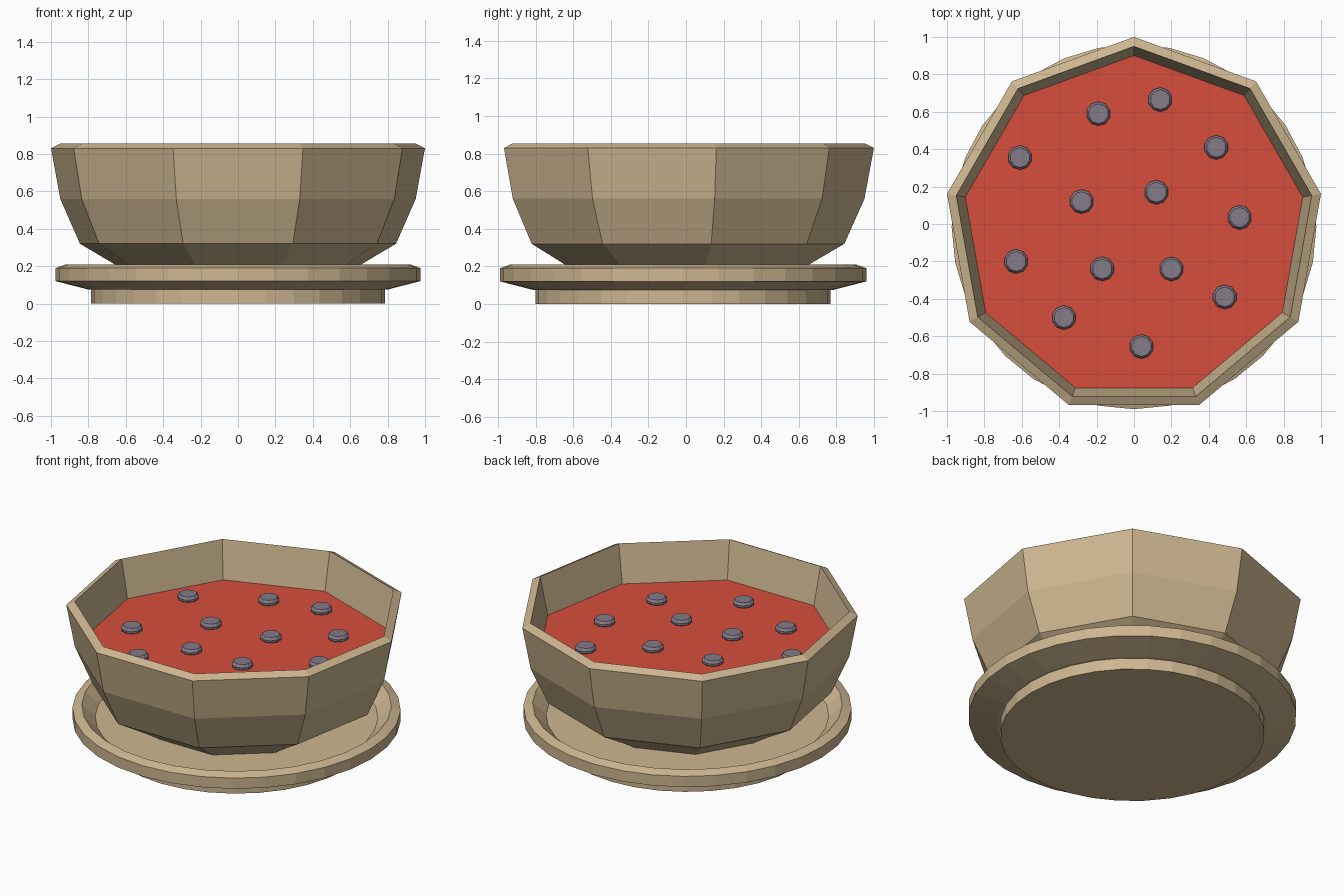
import bpy, bmesh, math

if "Cube" in bpy.data.objects:
    bpy.data.objects.remove(bpy.data.objects["Cube"])

CY = -0.015  # shared centre line of bowl and saucer


def material(name, col):
    m = bpy.data.materials.new(name)
    m.diffuse_color = (*col, 1)
    m.use_nodes = True
    m.node_tree.nodes["Principled BSDF"].inputs["Base Color"].default_value = m.diffuse_color
    return m


tan = material("tan clay", (0.61, 0.47, 0.28))
red = material("red soup", (0.67, 0.076, 0.046))
grey = material("grey topping", (0.23, 0.20, 0.25))


def lathe(name, profile, sides, mat, centre=(0, CY, 0), start=90, cap_first=True, cap_last=True):
    """Flat-faced solid of revolution from (radius, z) points."""
    bm = bmesh.new()
    rings = []
    for r, z in profile:
        ring = []
        for i in range(sides):
            a = math.radians(start) + 2 * math.pi * i / sides
            ring.append(bm.verts.new((r * math.cos(a), r * math.sin(a), z)))
        rings.append(ring)
    for lo, hi in zip(rings, rings[1:]):
        for i in range(sides):
            j = (i + 1) % sides
            bm.faces.new((lo[i], lo[j], hi[j], hi[i]))
    if cap_first:
        bm.faces.new(rings[0][::-1])
    if cap_last:
        bm.faces.new(rings[-1])
    me = bpy.data.meshes.new(name)
    bm.to_mesh(me)
    bm.free()
    me.materials.append(mat)
    ob = bpy.data.objects.new(name, me)
    ob.location = centre
    bpy.context.collection.objects.link(ob)
    return ob


# Saucer: foot, flared underside, chamfered rim, sunken floor
lathe("saucer", [(0.785, 0), (0.785, 0.075), (0.80, 0.075), (0.975, 0.12), (0.975, 0.19),
                 (0.92, 0.21), (0.84, 0.135)], 32, tan)

# Bowl: nine sides, outer wall, sloped rim, inner wall closed below the soup
lathe("bowl", [(0.55, 0.135), (0.67, 0.21), (0.858, 0.32), (0.965, 0.56), (1.015, 0.83),
               (0.965, 0.855), (0.914, 0.60)], 9, tan)

# Soup surface
lathe("soup", [(0.914, 0.601), (0.916, 0.61)], 9, red)

# Round toppings floating on the soup
spots = [(-.19, .59), (.14, .665), (.44, .41), (-.61, .355), (-.28, .12), (.12, .17), (.565, .035),
         (-.63, -.2), (-.17, -.24), (.2, -.24), (.485, -.39), (-.375, -.5), (.04, -.655)]
for n, (x, y) in enumerate(spots):
    lathe(f"topping_{n + 1}", [(0.058, 0), (0.065, 0.012), (0.065, 0.022), (0.053, 0.038)], 10, grey,
          (x, y, 0.605), 18)
